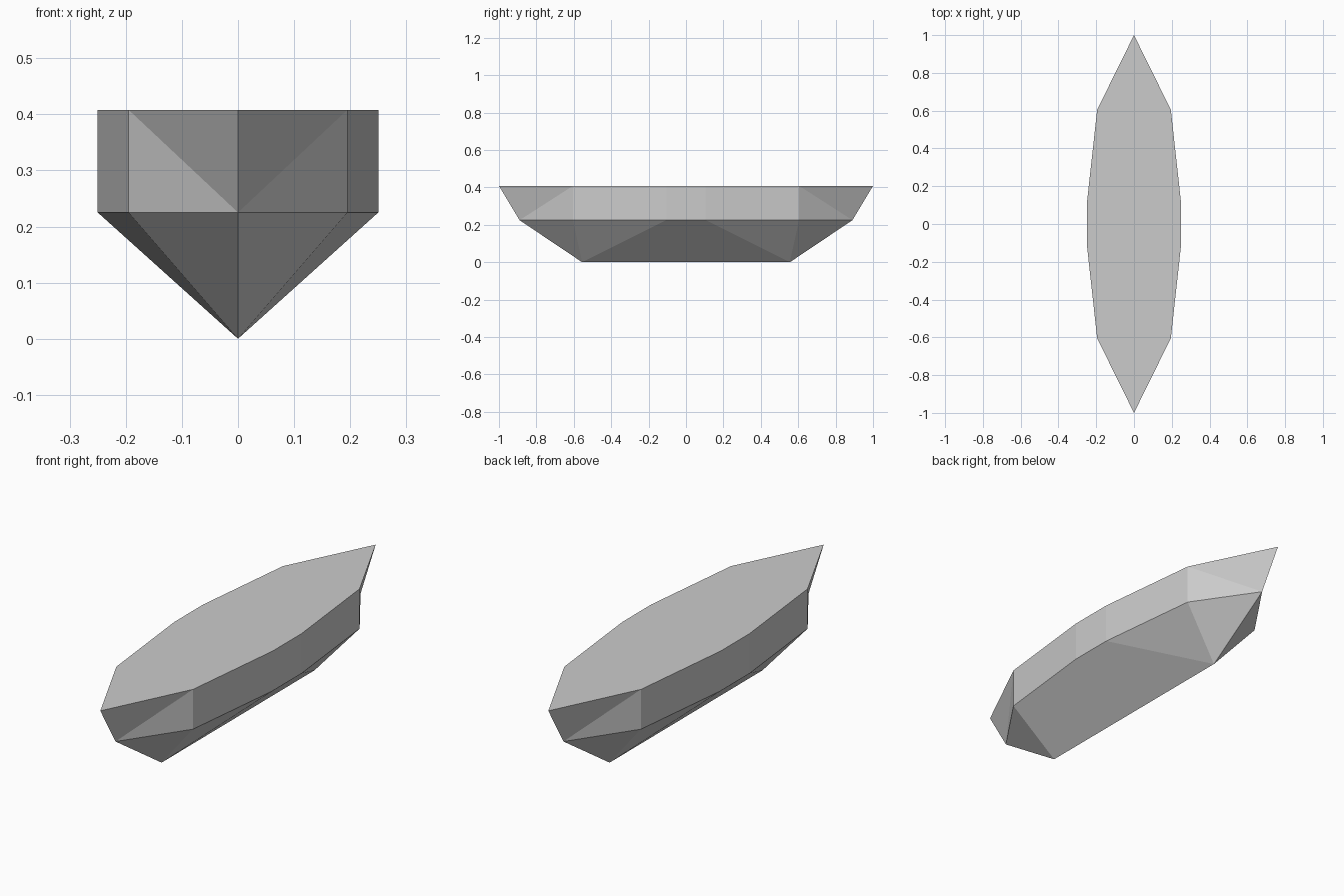
import bpy

if "Cube" in bpy.data.objects:
    bpy.data.objects.remove(bpy.data.objects["Cube"])

DECK_Z, CHINE_Z = 0.408, 0.225
# Half-breadth stations (x, y) from bow tip to midships
stations = [(0.195, 0.605), (0.25, 0.105), (0.25, 0.0)]

# One quarter of the hull: deck edge, chine (knuckle line) and keel
deck = [(0, 1.0, DECK_Z)] + [(x, y, DECK_Z) for x, y in stations]
chine = [(0, 0.89, CHINE_Z)] + [(x, y, CHINE_Z) for x, y in stations]
keel = [(0, 0.555, 0), (0, 0, 0)]
deck_centre = [(0, 0, DECK_Z)]
verts = deck + chine + keel + deck_centre
D, C, K, M = 0, 4, 8, 10

faces = [(M, D + 3, D + 2, D + 1, D)]                               # flat deck
faces += [(C + i + 1, C + i, D + i, D + i + 1) for i in (1, 2)]     # upright sides
faces += [(C + 1, C, D + 1), (C, D, D + 1)]                         # raked bow
faces += [(K, C + i, C + i + 1) for i in (0, 1)]                    # lower bow
faces += [(K + 1, K, C + 2, C + 3)]                                 # bottom plane

mesh = bpy.data.meshes.new("hull")
mesh.from_pydata(verts, [], faces)
hull = bpy.data.objects.new("hull", mesh)
bpy.context.collection.objects.link(hull)

# Mirror to port/starboard and bow/stern
mirror = hull.modifiers.new("mirror", 'MIRROR')
mirror.use_axis = (True, True, False)
mirror.use_clip = True
